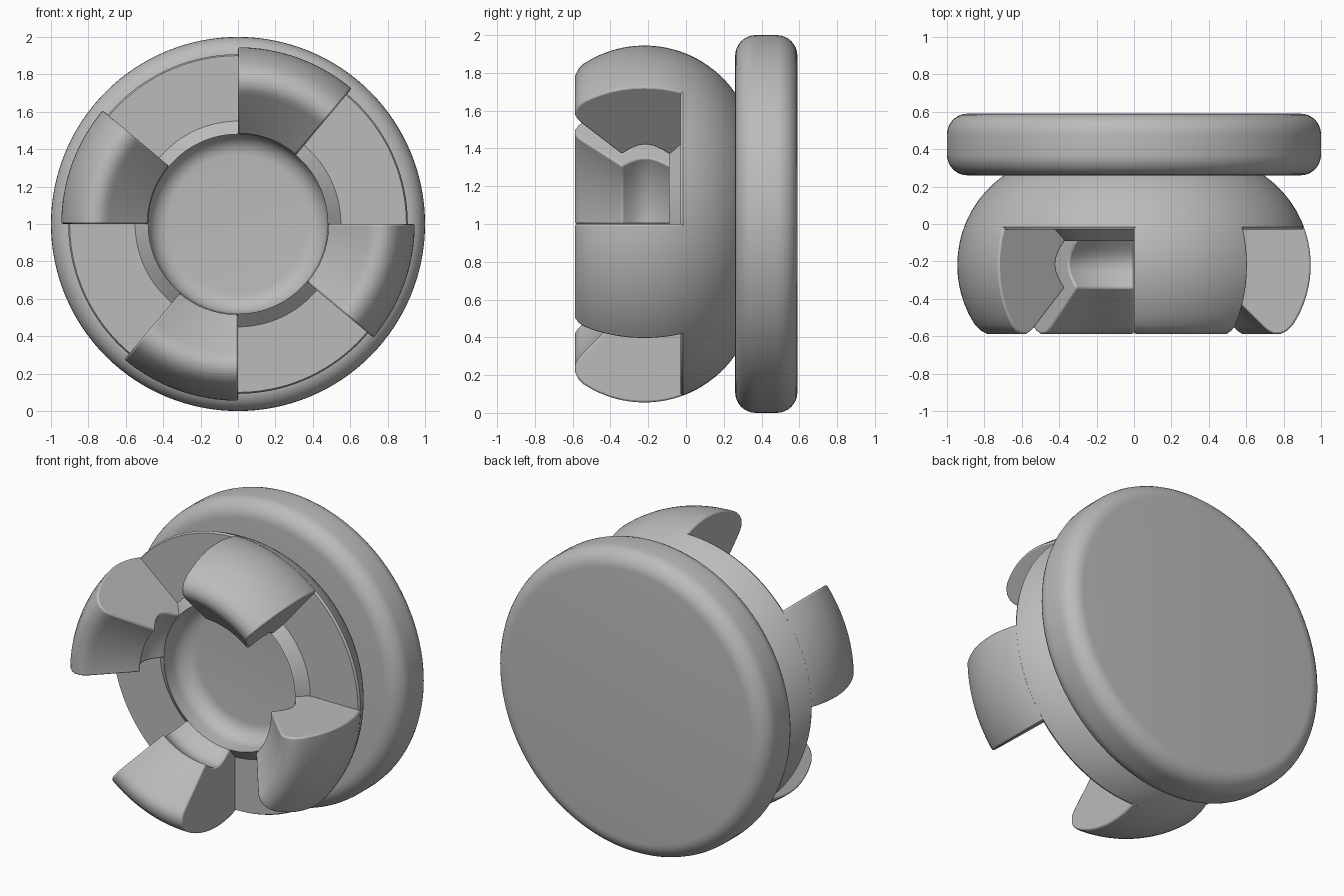
import bpy
import bmesh
from math import sin, cos, pi, radians, sqrt

cube = bpy.data.objects.get("Cube")
if cube:
    bpy.data.objects.remove(cube, do_unlink=True)

grey = bpy.data.materials.new("plain grey")
grey.use_nodes = True
grey.diffuse_color = (0.5, 0.5, 0.5, 1)
grey.node_tree.nodes["Principled BSDF"].inputs["Base Color"].default_value = (0.5, 0.5, 0.5, 1)

BARREL_R, BARREL_Y, BULGE = 0.36, -0.22, 0.585


def arc(r, y, radius, start, end, steps):
    """Points (r, y) on a circle, angles in degrees."""
    angles = [radians(start + (end - start) * i / steps) for i in range(steps + 1)]
    return [(r + radius * cos(a), y + radius * sin(a)) for a in angles]


def barrel(y0, y1, steps):
    """Points along the bulging outer side."""
    ys = [y0 + (y1 - y0) * i / steps for i in range(steps + 1)]
    return [(BARREL_R + sqrt(BULGE ** 2 - (y - BARREL_Y) ** 2), y) for y in ys]


def revolve(name, profile, start=0, sweep=360, steps=128, closed=False):
    """Turn an (r, y) profile about the front-to-back axis."""
    bm = bmesh.new()
    full = sweep == 360
    rings = []
    for i in range(steps if full else steps + 1):
        a = radians(start + sweep * i / steps)
        rings.append([bm.verts.new((r * cos(a), y, 1 + r * sin(a))) for r, y in profile])
    n = len(profile)
    for i in range(steps):
        p, q = rings[i], rings[(i + 1) % len(rings)]
        for j in range(n if closed else n - 1):
            k = (j + 1) % n
            bm.faces.new((p[j], p[k], q[k], q[j]))
    if closed:
        bm.faces.new(rings[0])
        bm.faces.new(rings[-1])
    else:
        bm.faces.new([ring[0] for ring in rings])
        bm.faces.new([ring[-1] for ring in rings])
    bmesh.ops.recalc_face_normals(bm, faces=bm.faces)
    mesh = bpy.data.meshes.new(name)
    bm.to_mesh(mesh)
    bm.free()
    obj = bpy.data.objects.new(name, mesh)
    bpy.context.collection.objects.link(obj)
    mesh.materials.append(grey)
    return obj


def smooth(obj):
    bpy.ops.object.select_all(action="DESELECT")
    obj.select_set(True)
    bpy.context.view_layer.objects.active = obj
    bpy.ops.object.shade_smooth_by_angle(angle=radians(32))


# Rounded back flange
smooth(revolve("flange", arc(0.89, 0.37, 0.11, -90, 0, 8) + arc(0.89, 0.48, 0.11, 0, 90, 8)))

# Hub with flat seat, raised lip and filleted round recess
hub = barrel(0.3, -0.015, 14) + [(0.9, -0.03), (0.55, -0.03), (0.48, -0.09)]
hub += arc(0.37, -0.01, 0.11, 0, 90, 8)
smooth(revolve("hub", hub))

# Four curved jaws: bulged outside, rounded tip, conical mouth, grooved throat
jaw = [(0.9, 0.0)] + barrel(-0.03, -0.5, 14)
jaw += [(0.85, -0.54), (0.82, -0.57), (0.785, -0.587), (0.745, -0.587), (0.715, -0.572), (0.69, -0.55)]
jaw += [(0.48 + 0.065 * sin(pi * i / 10), -0.34 + 0.025 * i) for i in range(11)]
jaw += [(0.5, 0.0)]
for i in range(4):
    obj = revolve(f"jaw_{i + 1}", jaw, 50 + 90 * i, 40, 16, closed=True)
    bevel = obj.modifiers.new("soft edges", "BEVEL")
    bevel.width = 0.01
    bevel.segments = 2
    bevel.limit_method = "ANGLE"
    bevel.angle_limit = radians(70)
    smooth(obj)
